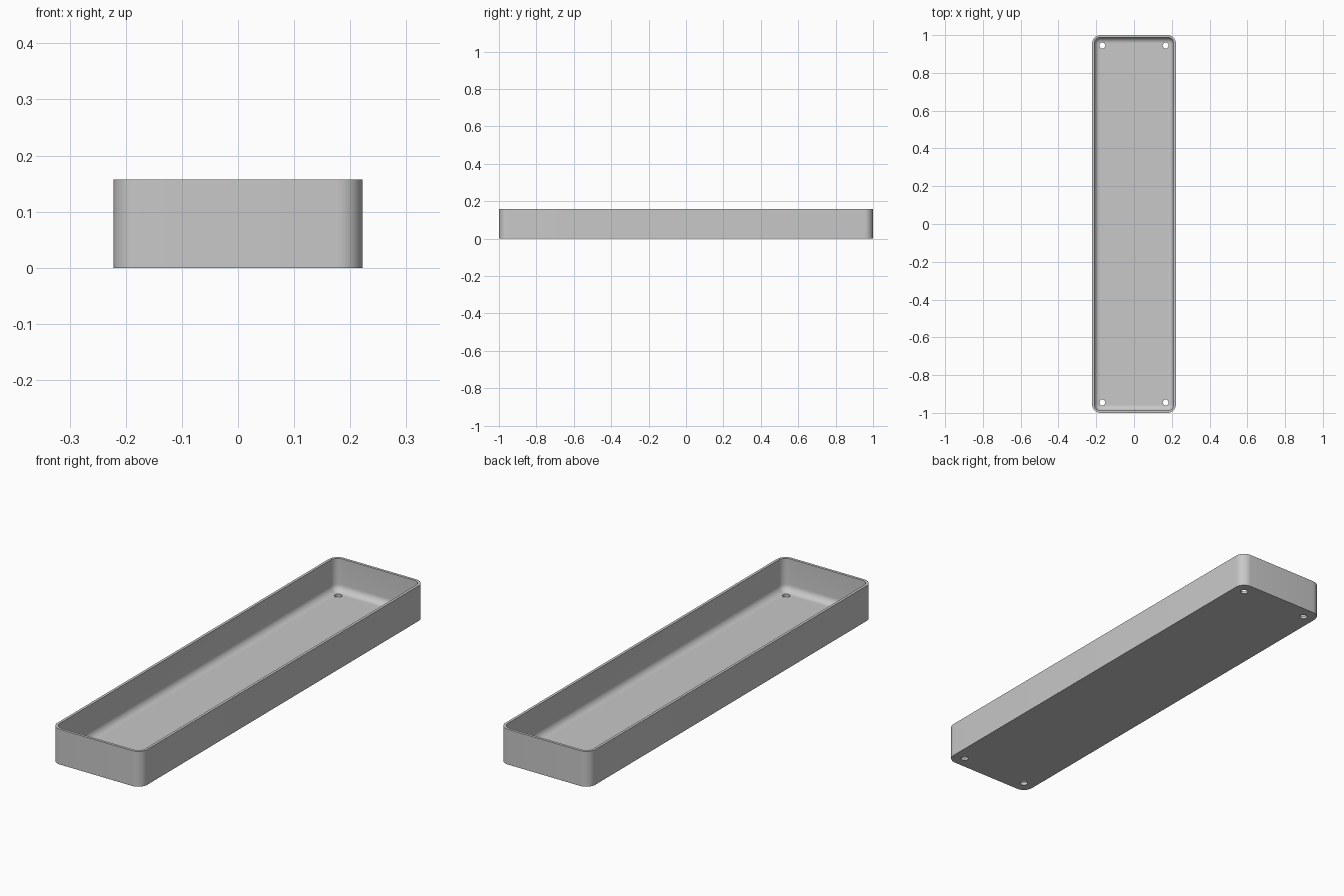
import bpy, bmesh
from math import sin, cos, pi

cube = bpy.data.objects.get("Cube")
if cube:
    bpy.data.objects.remove(cube, do_unlink=True)

HALF_X, HALF_Y, HEIGHT = 0.222, 1.0, 0.157
CORNER, WALL, FLOOR, FILLET = 0.045, 0.012, 0.012, 0.03
HOLE_X, HOLE_Y, HOLE_R = 0.168, 0.945, 0.016
STEPS = 10

grey = bpy.data.materials.new("plain grey")
grey.use_nodes = True
grey.diffuse_color = (0.58, 0.58, 0.58, 1)
grey.node_tree.nodes["Principled BSDF"].inputs["Base Color"].default_value = (0.58, 0.58, 0.58, 1)


def rounded_ring(bm, inset, z):
    """Rounded rectangle of vertices, moved inwards by inset."""
    r = CORNER - inset
    ring = []
    for k, (sx, sy) in enumerate([(1, 1), (-1, 1), (-1, -1), (1, -1)]):
        for i in range(STEPS + 1):
            a = (k + i / STEPS) * pi / 2
            ring.append(bm.verts.new((sx * (HALF_X - CORNER) + r * cos(a),
                                      sy * (HALF_Y - CORNER) + r * sin(a), z)))
    return ring


# Tray shell: outer wall, rim, inner wall, and a fillet down to the floor
profile = [(0, 0), (0, HEIGHT), (WALL, HEIGHT)]
for i in range(9):
    a = i / 8 * pi / 2
    profile.append((WALL + FILLET * (1 - cos(a)), FLOOR + FILLET * (1 - sin(a))))

bm = bmesh.new()
rings = [rounded_ring(bm, inset, z) for inset, z in profile]
for low, high in zip(rings, rings[1:]):
    for i in range(len(low)):
        j = (i + 1) % len(low)
        bm.faces.new((low[i], low[j], high[j], high[i]))
bm.faces.new(rings[0][::-1])
bm.faces.new(rings[-1])
bmesh.ops.recalc_face_normals(bm, faces=bm.faces[:])
mesh = bpy.data.meshes.new("tray")
bm.to_mesh(mesh)
bm.free()
tray = bpy.data.objects.new("tray", mesh)
mesh.materials.append(grey)
bpy.context.collection.objects.link(tray)

# Four screw holes through the floor
for sx in (-1, 1):
    for sy in (-1, 1):
        bpy.ops.mesh.primitive_cylinder_add(vertices=32, radius=HOLE_R, depth=0.12,
                                            location=(sx * HOLE_X, sy * HOLE_Y, 0))
        cutter = bpy.context.object
        cutter.name = "hole_cutter"
        cutter.hide_render = True
        cutter.data.materials.append(grey)
        bpy.ops.object.select_all(action='DESELECT')
        bpy.context.view_layer.objects.active = tray
        tray.select_set(True)
        cut = tray.modifiers.new("screw hole", 'BOOLEAN')
        cut.operation, cut.solver, cut.object = 'DIFFERENCE', 'EXACT', cutter
        bpy.ops.object.modifier_apply(modifier=cut.name)
        bpy.data.objects.remove(cutter, do_unlink=True)

bpy.ops.object.shade_smooth_by_angle(angle=pi / 6)
